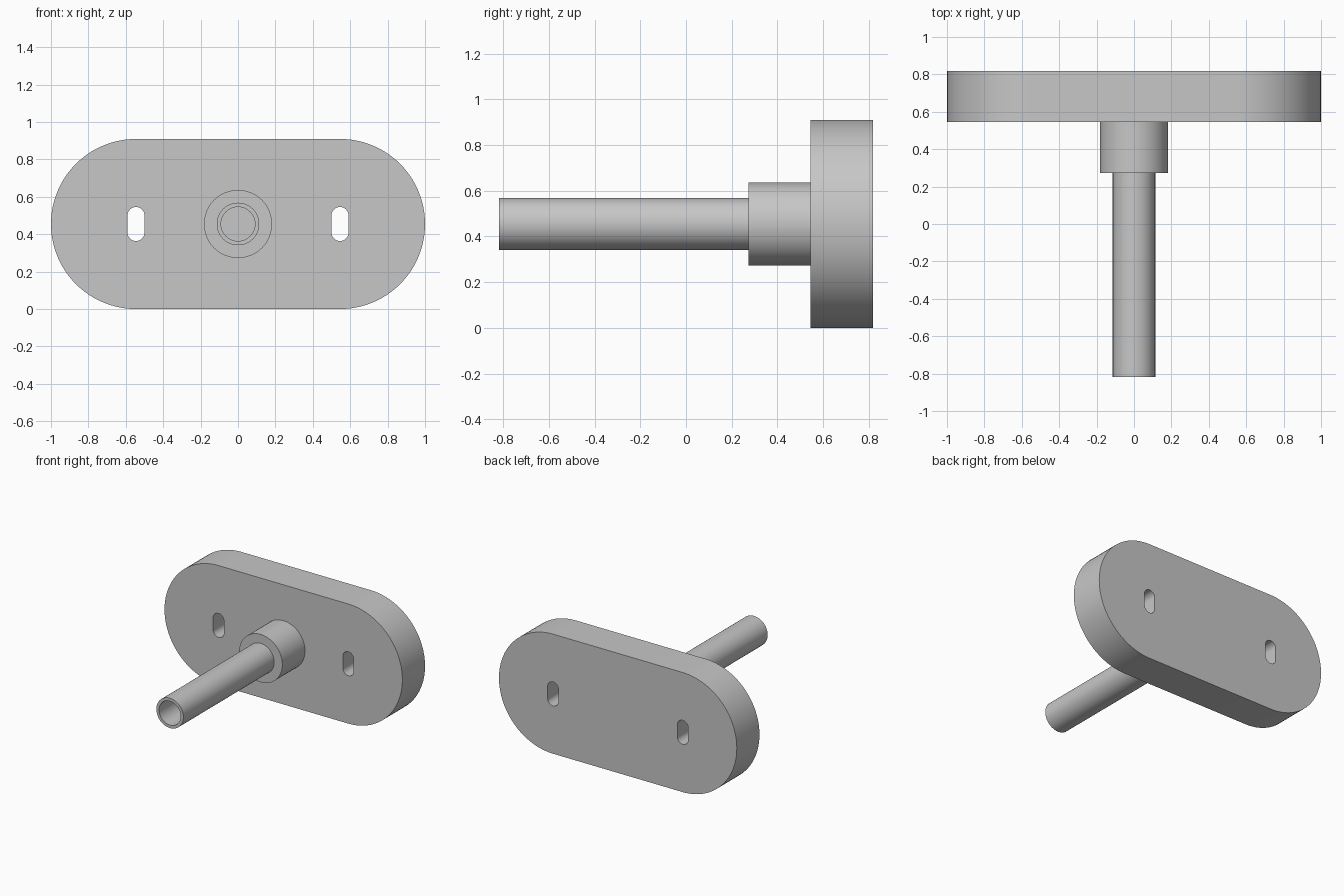
import bpy, bmesh
from math import sin, cos, pi, radians
from mathutils import Vector, Matrix

cube = bpy.data.objects.get("Cube")
if cube:
    bpy.data.objects.remove(cube)

UNIT = 1 / 11          # the plate is 22 units long
MID = 5 * UNIT         # height of the centre line
BACK, PLATE, COLLAR, TIP = (u * UNIT for u in (9, 6, 3, -9))

grey = bpy.data.materials.new("plain grey")
grey.use_nodes = True
grey.diffuse_color = (0.57, 0.57, 0.57, 1)
grey.node_tree.nodes["Principled BSDF"].inputs["Base Color"].default_value = grey.diffuse_color


def add_object(name, bm):
    mesh = bpy.data.meshes.new(name)
    bm.to_mesh(mesh)
    bm.free()
    mesh.materials.append(grey)
    obj = bpy.data.objects.new(name, mesh)
    bpy.context.collection.objects.link(obj)
    bpy.ops.object.select_all(action='DESELECT')
    obj.select_set(True)
    bpy.context.view_layer.objects.active = obj
    return obj


def stadium(bm, x, half_x, half_z, radius, steps):
    """Closed loop of edges: two half circles joined by straight sides."""
    verts = []
    for end in (0, 1):
        for i in range(steps + 1):
            # long axis follows whichever half length is non-zero
            a = pi * (end + i / steps) - (pi / 2 if half_x else 0)
            side = 1 - 2 * end
            verts.append(bm.verts.new((x + side * half_x + radius * cos(a), (PLATE + BACK) / 2,
                                       MID + side * half_z + radius * sin(a))))
    return [bm.edges.new((verts[i - 1], v)) for i, v in enumerate(verts)]


def lathe(name, profile):
    """Spin (radius, y) points around the centre line."""
    bm = bmesh.new()
    verts = [bm.verts.new((r, y, MID)) for r, y in profile]
    edges = [bm.edges.new(pair) for pair in zip(verts, verts[1:])]
    bmesh.ops.spin(bm, geom=verts + edges, cent=(0, 0, MID), axis=(0, 1, 0),
                   angle=2 * pi, steps=64, use_merge=True)
    bmesh.ops.remove_doubles(bm, verts=bm.verts, dist=1e-5)
    bmesh.ops.recalc_face_normals(bm, faces=bm.faces)
    add_object(name, bm)
    bpy.ops.object.shade_smooth_by_angle(angle=radians(30))


# Rounded back plate with two upright slots
bm = bmesh.new()
outline = stadium(bm, 0, 6 * UNIT, 0, 5 * UNIT, 48)
for side in (-1, 1):
    outline += stadium(bm, side * 6 * UNIT, 0, UNIT / 2, UNIT / 2, 20)
bmesh.ops.triangle_fill(bm, edges=outline, use_beauty=True, normal=(0, -1, 0))
bmesh.ops.recalc_face_normals(bm, faces=bm.faces)
plate = add_object("back_plate", bm)
solid = plate.modifiers.new("thickness", 'SOLIDIFY')
solid.thickness = BACK - PLATE
solid.offset = 0
bpy.ops.object.convert(target='MESH')
bpy.ops.object.shade_smooth_by_angle(angle=radians(30))

# Solid collar and the hollow tube that stands on it
lathe("collar", [(0, COLLAR), (2 * UNIT, COLLAR), (2 * UNIT, PLATE), (0, PLATE)])
lathe("tube", [(UNIT, COLLAR), (UNIT, TIP), (1.25 * UNIT, TIP), (1.25 * UNIT, COLLAR)])
